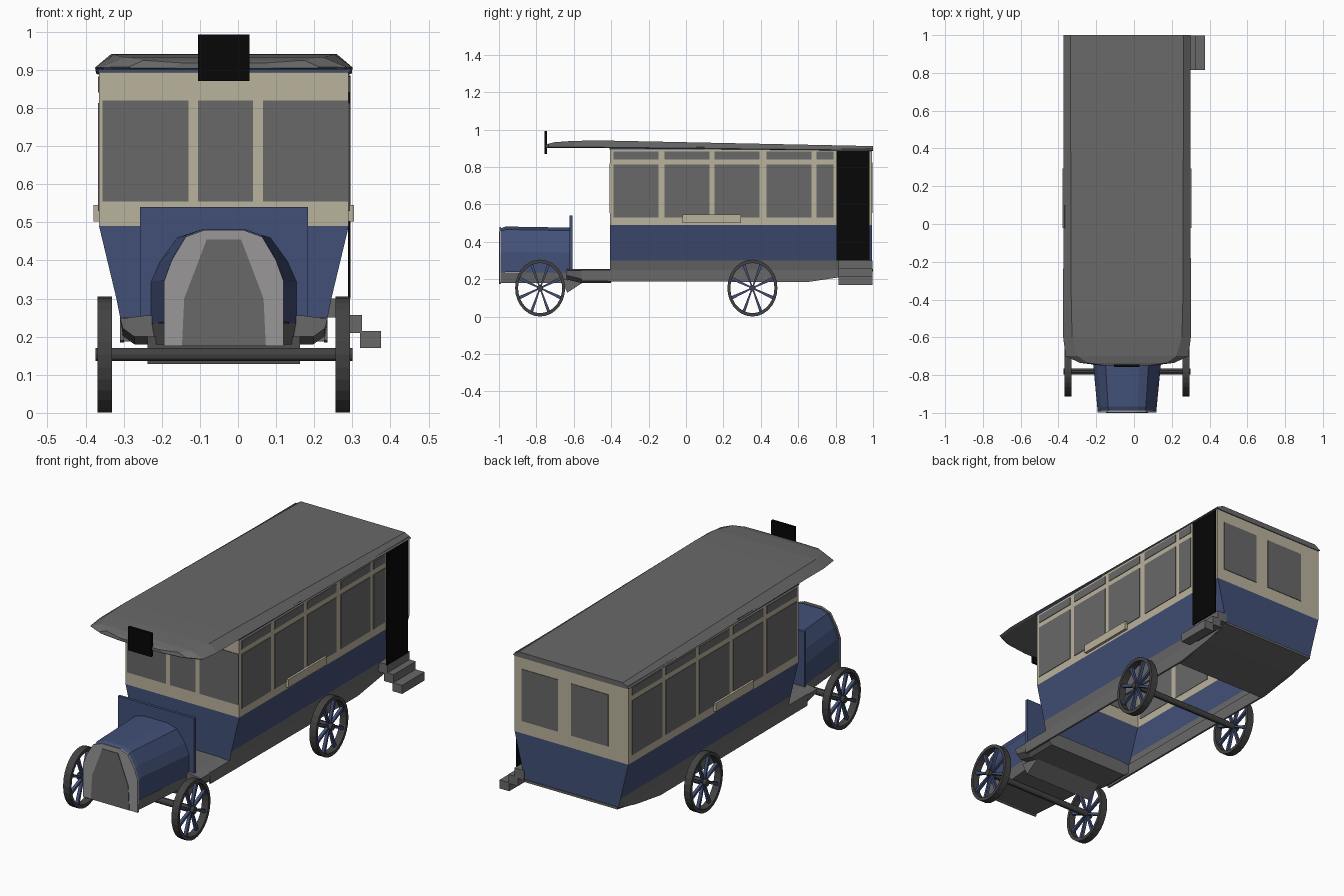
import bpy, bmesh, math
from mathutils import Vector

cube = bpy.data.objects.get("Cube")
if cube:
    bpy.data.objects.remove(cube, do_unlink=True)

CX = -0.037          # centre line of the vehicle
HW = 0.3275          # half width of the cabin
FRONT, BACK = -0.405, 0.995


def material(name, r, g, b):
    m = bpy.data.materials.new(name)
    m.use_nodes = True
    m.diffuse_color = (r, g, b, 1)
    node = m.node_tree.nodes["Principled BSDF"]
    node.inputs["Base Color"].default_value = (r, g, b, 1)
    node.inputs["Roughness"].default_value = 0.8
    return m


GREY = material("mid grey", 0.14, 0.14, 0.14)
TYRE = material("dark grey", 0.055, 0.055, 0.055)
SILVER = material("light grey", 0.32, 0.31, 0.31)
BLUE = material("navy blue", 0.055, 0.08, 0.185)
TAN = material("cream tan", 0.49, 0.445, 0.335)
BLACK = material("black", 0.002, 0.002, 0.002)


def finish(name, bm, *mats):
    bmesh.ops.recalc_face_normals(bm, faces=bm.faces)
    me = bpy.data.meshes.new(name)
    bm.to_mesh(me)
    bm.free()
    for m in mats:
        me.materials.append(m)
    ob = bpy.data.objects.new(name, me)
    bpy.context.collection.objects.link(ob)
    return ob


def loft(name, rings, *mats, caps=True, wrap=False, rule=None):
    """Skin a list of equal-length point rings."""
    bm = bmesh.new()
    vs = [[bm.verts.new(p) for p in ring] for ring in rings]
    n = len(vs[0])
    pairs = list(zip(vs, vs[1:])) + ([(vs[-1], vs[0])] if wrap else [])
    for a, b in pairs:
        for i in range(n):
            j = (i + 1) % n
            bm.faces.new((a[i], a[j], b[j], b[i]))
    if caps and not wrap:
        bm.faces.new(vs[0])
        bm.faces.new(vs[-1])
    if rule:
        for f in bm.faces:
            f.material_index = rule(f.calc_center_median())
    return finish(name, bm, *mats)


def box(name, x, y, z, mat):
    ring = lambda h: [(x[0], y[0], h), (x[1], y[0], h), (x[1], y[1], h), (x[0], y[1], h)]
    return loft(name, [ring(z[0]), ring(z[1])], mat)


def prism(name, x0, x1, profile, mat):
    """Extrude a (y, z) profile across x."""
    return loft(name, [[(x, y, z) for y, z in profile] for x in (x0, x1)], mat)


def mirrored(half, y):
    """Full section at y from (half width, z) points listed bottom to top."""
    left = [(CX + w, y, z) for w, z in half]
    right = [(CX - w, y, z) for w, z in reversed(half)]
    return left + right


# Cabin shell, open underneath, flared below the belt line
def shell_rule(c):
    if c.z > 0.49:
        return 0
    side = abs(c.x - CX) > 0.2
    return 2 if side and c.z < 0.3 else 1


rings = []
for z, w in ((0.25, 0.272), (0.30, 0.282), (0.49, HW), (0.90, HW)):
    rings.append([(CX - w, FRONT, z), (CX + w, FRONT, z), (CX + w, BACK, z), (CX - w, BACK, z)])
loft("cabin_shell", rings, TAN, BLUE, GREY, caps=False, rule=shell_rule)

# Side windows with small panes above
right_panes = [(-0.388, -0.147), (-0.115, 0.126), (0.152, 0.393), (0.43, 0.671), (0.698, 0.789)]
left_panes = [(-0.388 + 0.277 * i, -0.142 + 0.277 * i) for i in range(5)]
for s, label, panes in ((1, "left", right_panes), (-1, "right", left_panes)):
    x = sorted((CX + s * (HW - 0.002), CX + s * (HW + 0.003)))
    for i, y in enumerate(panes):
        box(f"{label}_window_{i}", x, y, (0.53, 0.813), GREY)
        box(f"{label}_upper_pane_{i}", x, y, (0.84, 0.882), GREY)
    ledge = sorted((CX + s * HW, CX + s * (HW + 0.014)))
    box(f"{label}_ledge", ledge, (-0.02, 0.295), (0.502, 0.545), TAN)

# Front and back windows
for i, x in enumerate(((-0.355, -0.13), (-0.105, 0.04), (0.065, 0.288))):
    box(f"front_window_{i}", x, (FRONT - 0.003, FRONT + 0.002), (0.555, 0.82), GREY)
for i, x in enumerate(((0.04, 0.25), (-0.25, -0.035))):
    box(f"back_window_{i}", x, (BACK - 0.002, BACK + 0.003), (0.555, 0.825), GREY)

# Door and boarding steps
box("door", (CX + HW - 0.002, CX + HW + 0.004), (0.805, 0.98), (0.30, 0.885), BLACK)
for i, (x, z) in enumerate((((0.235, 0.29), (0.25, 0.30)), ((0.27, 0.325), (0.21, 0.257)),
                            ((0.32, 0.375), (0.17, 0.215)))):
    box(f"step_{i}", x, (0.815, 0.998), z, GREY)

# Roof with a drooping, rounded front canopy
roof = []
for y, edge, top, ze, zt in ((1.0, 0.335, 0.30, 0.890, 0.912), (-0.45, 0.338, 0.295, 0.906, 0.942),
                             (-0.60, 0.338, 0.29, 0.906, 0.940), (-0.70, 0.325, 0.26, 0.906, 0.933),
                             (-0.735, 0.25, 0.21, 0.908, 0.925), (-0.75, 0.13, 0.11, 0.908, 0.918)):
    roof.append(mirrored([(edge - 0.012, ze - 0.005), (edge, ze), (top, zt)], y))
loft("roof", roof, GREY)
box("cornice", (CX - HW - 0.003, CX + HW + 0.003), (FRONT - 0.004, 0.1), (0.893, 0.906), BLUE)
box("sign_board", (-0.105, 0.03), (-0.757, -0.744), (0.87, 0.993), BLACK)

# Chassis: side skirts, front floor, lip and sloping tail floor
skirt = [(-0.56, 0.19), (0.65, 0.185), (0.85, 0.215), (BACK, 0.25), (-0.56, 0.25)]
for s, label in ((1, "left"), (-1, "right")):
    prism(f"{label}_skirt", CX + s * 0.262, CX + s * 0.272, skirt, GREY)
floor = []
for y, z0 in ((-0.64, 0.20), (-0.56, 0.18), (-0.40, 0.18)):
    floor.append(mirrored([(0.235, z0), (0.265, z0 + 0.022), (0.272, 0.247), (0.21, 0.255)], y))
loft("front_floor", floor, GREY)
prism("front_lip", CX - 0.2, CX + 0.2, [(-0.67, 0.20), (-0.635, 0.128), (-0.54, 0.19)], GREY)
prism("tail_floor", CX - 0.268, CX + 0.268,
      [(0.62, 0.187), (0.85, 0.217), (1.0, 0.243), (1.0, 0.255), (0.62, 0.20)], GREY)

# Engine hood, dashboard wall and radiator
hood_half = [(0.157, 0.235), (0.157, 0.345), (0.137, 0.40), (0.10, 0.462), (0.055, 0.478)]
hood = [mirrored([(w * k, z + dz) for w, z in hood_half], y)
        for y, k, dz in ((-0.995, 0.98, -0.008), (-0.965, 1.0, 0.004), (-0.615, 1.22, -0.002))]
loft("hood", hood, BLUE)
tray = [mirrored([(w * 0.95, 0.18), (w, 0.236)], y) for y, w in ((-0.995, 0.155), (-0.63, 0.19))]
loft("engine_tray", tray, GREY)
frame = [(0.157, 0.175), (0.157, 0.345), (0.137, 0.40), (0.10, 0.462), (0.05, 0.48)]
loft("radiator_frame", [mirrored(frame, y) for y in (-0.997, -0.988)], SILVER)
grille = [(0.11, 0.176), (0.104, 0.30), (0.045, 0.455)]
loft("radiator_grille", [mirrored(grille, y) for y in (-1.0, -0.995)], GREY)
box("dashboard_wall", (CX - 0.22, CX + 0.22), (-0.622, -0.607), (0.215, 0.54), BLUE)


# Wheels, slightly narrower than tall, with tapered spokes
def circle(x, y, r, n=28):
    return [(x, y + 0.88 * r * math.cos(2 * math.pi * i / n),
             0.153 + r * math.sin(2 * math.pi * i / n)) for i in range(n)]


def spoke(name, x, y, angle):
    out = Vector((0, math.cos(angle), math.sin(angle)))
    side = Vector((0, -out.z, out.y))
    rings = []
    for r, w in ((0.01, 0.004), (0.137, 0.009)):
        ring = []
        for a, b in ((-1, -1), (1, -1), (1, 1), (-1, 1)):
            p = out * r + side * (w * a)
            ring.append((x + 0.008 * b, y + 0.88 * p.y, 0.153 + p.z))
        rings.append(ring)
    loft(name, rings, BLUE)


for end, y in (("front", -0.78), ("back", 0.355)):
    loft(f"{end}_axle", [circle(x, y, 0.018, 10) for x in (CX - 0.337, CX + 0.337)], TYRE)
    for s, label in ((1, "left"), (-1, "right")):
        x = CX + s * 0.312
        loft(f"{end}_{label}_rim",
             [circle(x + dx, y, r) for dx, r in
              ((-0.019, 0.152), (0.019, 0.152), (0.019, 0.134), (-0.019, 0.134))],
             TYRE, wrap=True)
        for i in range(8):
            spoke(f"{end}_{label}_spoke_{i}", x, y, math.pi * (i + 0.5) / 4)
